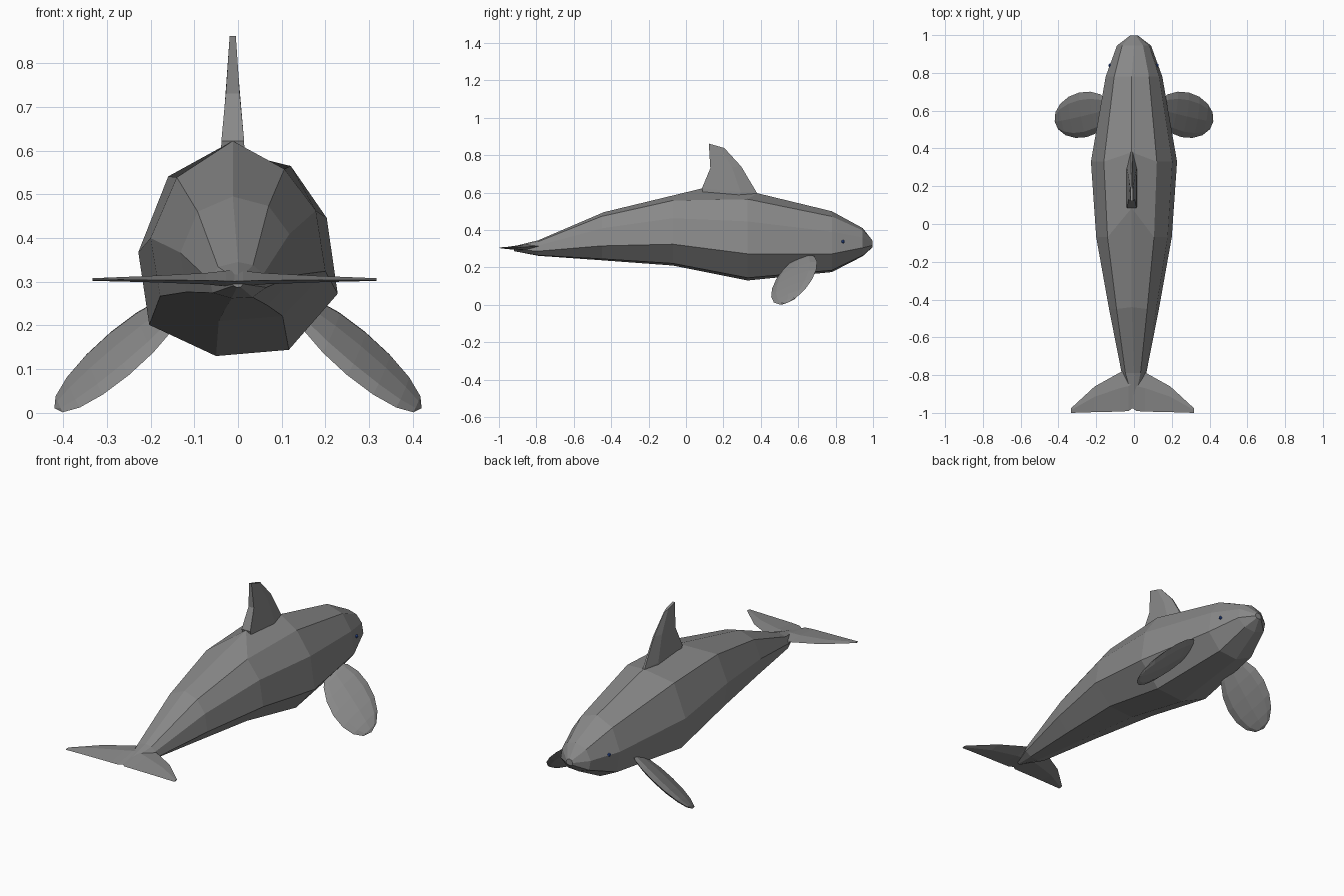
import bpy, bmesh
from mathutils import Matrix, Vector

if "Cube" in bpy.data.objects:
    bpy.data.objects.remove(bpy.data.objects["Cube"])


def material(name, colour):
    mat = bpy.data.materials.new(name)
    mat.diffuse_color = (*colour, 1)
    mat.use_nodes = True
    mat.node_tree.nodes["Principled BSDF"].inputs["Base Color"].default_value = mat.diffuse_color
    return mat


grey = material("dark_grey", (0.25, 0.25, 0.25))
blue = material("eye_blue", (0.03, 0.09, 0.4))


def finish(name, bm, mat=grey):
    bmesh.ops.recalc_face_normals(bm, faces=bm.faces)
    mesh = bpy.data.meshes.new(name)
    bm.to_mesh(mesh)
    bm.free()
    obj = bpy.data.objects.new(name, mesh)
    bpy.context.collection.objects.link(obj)
    mesh.materials.append(mat)
    return obj


def loft(name, rings):
    """Skin a closed solid through rings of equal point count."""
    bm = bmesh.new()
    loops = [[bm.verts.new(p) for p in ring] for ring in rings]
    n = len(loops[0])
    for a, b in zip(loops, loops[1:]):
        for i in range(n):
            j = (i + 1) % n
            bm.faces.new((a[i], a[j], b[j], b[i]))
    bm.faces.new(loops[0])
    bm.faces.new(loops[-1])
    return finish(name, bm)


# Body: a slightly uneven section, scaled along the length, plus a ridge point
section = [(0.53, 0.83), (0.89, 0.33), (1, -0.4), (0.51, -0.94),
           (-0.22, -1), (-0.89, -0.7), (-1, 0), (-0.7, 0.73)]
# y, half width, bottom z, top z, ridge y, ridge z
stations = [(0.998, 0.02, 0.308, 0.342, 0.998, 0.342),
            (0.945, 0.09, 0.26, 0.41, 0.945, 0.41),
            (0.78, 0.15, 0.175, 0.50, 0.78, 0.50),
            (0.33, 0.228, 0.13, 0.605, 0.38, 0.597),
            (-0.07, 0.2, 0.21, 0.59, 0.085, 0.622),
            (-0.45, 0.132, 0.238, 0.495, -0.44, 0.495),
            (-0.79, 0.065, 0.262, 0.345, -0.79, 0.345),
            (-0.92, 0.012, 0.287, 0.313, -0.92, 0.313)]
loft("body", [[(-0.012 * (w > 0.1), ry, rz)] +
              [(sx * w, y, (lo + hi) / 2 + sz * (hi - lo) / 2) for sx, sz in section]
              for y, w, lo, hi, ry, rz in stations])

# Dorsal fin: blunt trailing edge, swept leading edge
# back y, front y, back z, front z, half thickness
fin = [(0.10, 0.38, 0.56, 0.56, 0.028), (0.085, 0.38, 0.622, 0.597, 0.026),
       (0.13, 0.295, 0.73, 0.74, 0.016), (0.122, 0.205, 0.862, 0.838, 0.007)]
cx = -0.012
loft("dorsal_fin", [[(cx - t, b, zb), (cx + t, b, zb),
                     (cx + t, b + 0.7 * (f - b), zb + 0.7 * (zf - zb)),
                     (cx + t * 0.2, f, zf), (cx - t * 0.2, f, zf),
                     (cx - t, b + 0.7 * (f - b), zb + 0.7 * (zf - zb))]
                    for b, f, zb, zf, t in fin])

# Tail fluke: thin diamond sections from tip to tip
half = [(0.325, -0.975, -1.0, 0.305, 0.003), (0.2, -0.86, -0.996, 0.306, 0.007),
        (0.065, -0.785, -0.993, 0.307, 0.013), (0.02, -0.77, -0.99, 0.307, 0.018)]
spans = [(-x, *r) for x, *r in half] + [(0, -0.76, -0.975, 0.307, 0.02)] + half[::-1]
loft("tail_fluke", [[(x - 0.008, f, z + t * 0.5), (x - 0.008, f * 0.6 + b * 0.4, z + t),
                     (x - 0.008, b, z - t * 0.3), (x - 0.008, f * 0.6 + b * 0.4, z - t)]
                    for x, f, b, z, t in spans])

# Flippers: flattened, tilted low-poly ellipsoids
for side, label in ((1, "right"), (-1, "left")):
    long_axis = Vector((0.15, -0.035, -0.125))
    wide_axis = Vector((0.02, 0.118, 0.05))
    thin_axis = wide_axis.cross(long_axis).normalized() * 0.022
    m = Matrix((wide_axis, thin_axis, long_axis)).transposed().to_4x4()
    m.translation = (0.27, 0.578, 0.136)
    bm = bmesh.new()
    bmesh.ops.create_uvsphere(bm, u_segments=8, v_segments=8, radius=1,
                              matrix=Matrix.Diagonal((side, 1, 1, 1)) @ m)
    finish(label + "_flipper", bm)

# Eyes: tiny blue beads
for x, label in ((0.122, "right"), (-0.127, "left")):
    bm = bmesh.new()
    bmesh.ops.create_icosphere(bm, subdivisions=1, radius=0.01,
                               matrix=Matrix.Translation((x, 0.84, 0.338)))
    finish(label + "_eye", bm, blue)
